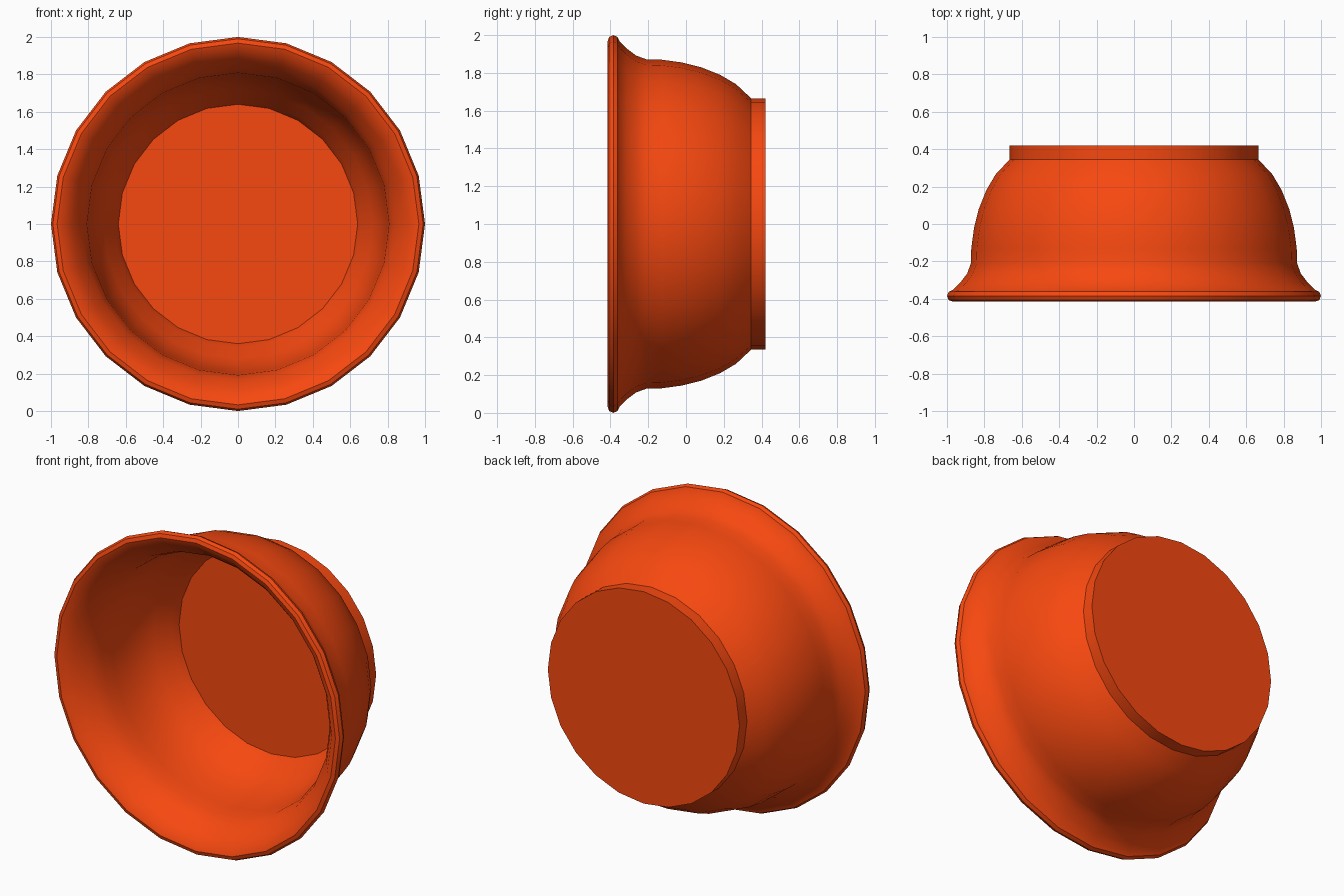
import bpy, bmesh, math

if "Cube" in bpy.data.objects:
    bpy.data.objects.remove(bpy.data.objects["Cube"])

SIDES = 24

# Closed wall section as (radius, y): foot, outer wall, rolled rim, inner wall, floor
profile = [
    (0.665, 0.42), (0.665, 0.345), (0.74, 0.265), (0.79, 0.18), (0.83, 0.08),
    (0.855, -0.02), (0.87, -0.13), (0.872, -0.21), (0.892, -0.265),
    (0.93, -0.315), (0.967, -0.352), (0.99, -0.362), (1.0, -0.385),
    (0.99, -0.407), (0.967, -0.415), (0.93, -0.40), (0.885, -0.35),
    (0.835, -0.28), (0.808, -0.20), (0.80, -0.11), (0.785, 0.0),
    (0.76, 0.10), (0.72, 0.19), (0.66, 0.28), (0.64, 0.33),
]

# Bowl lying on its side, turned around the y axis
bm = bmesh.new()
rings = []
for r, y in profile:
    rings.append([bm.verts.new((r * math.sin(2 * math.pi * i / SIDES), y,
                                1 + r * math.cos(2 * math.pi * i / SIDES)))
                  for i in range(SIDES)])
for a, b in zip(rings, rings[1:]):
    for i in range(SIDES):
        j = (i + 1) % SIDES
        bm.faces.new((a[i], a[j], b[j], b[i]))

# Flat foot underside and flat inner floor
bm.faces.new(rings[0])
bm.faces.new(rings[-1])
bmesh.ops.recalc_face_normals(bm, faces=bm.faces)

mesh = bpy.data.meshes.new("bowl")
bm.to_mesh(mesh)
bm.free()
bowl = bpy.data.objects.new("bowl", mesh)
bpy.context.collection.objects.link(bowl)

# Orange glaze
glaze = bpy.data.materials.new("orange_glaze")
glaze.diffuse_color = (0.93, 0.065, 0.005, 1)
glaze.use_nodes = True
glaze.node_tree.nodes["Principled BSDF"].inputs["Base Color"].default_value = glaze.diffuse_color
mesh.materials.append(glaze)

bpy.context.view_layer.objects.active = bowl
bowl.select_set(True)
bpy.ops.object.shade_smooth_by_angle(angle=math.radians(40))
